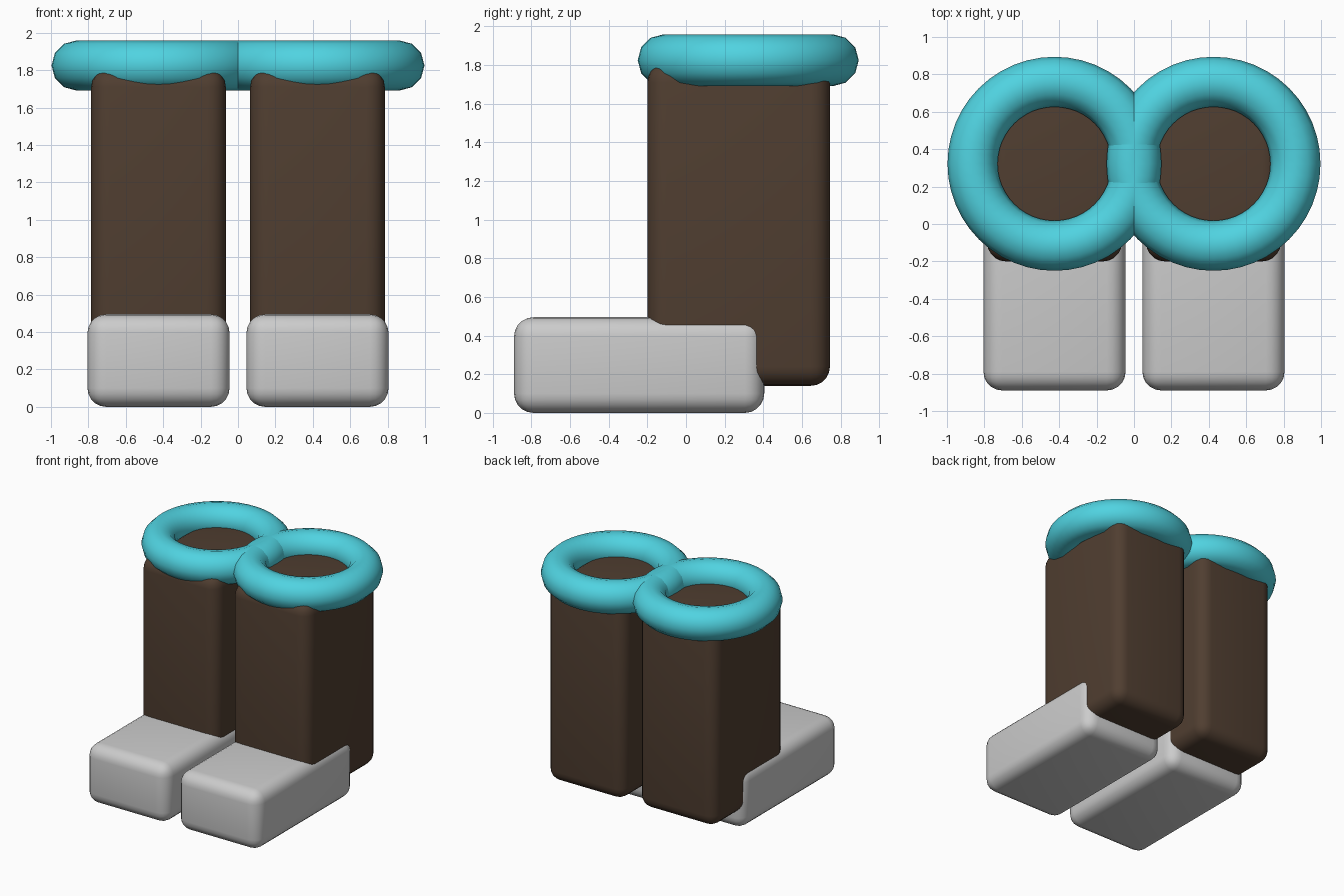
import bpy, math

if "Cube" in bpy.data.objects:
    bpy.data.objects.remove(bpy.data.objects["Cube"])

def material(name, rgb):
    m = bpy.data.materials.new(name)
    m.diffuse_color = (*rgb, 1)
    m.use_nodes = True
    m.node_tree.nodes["Principled BSDF"].inputs["Base Color"].default_value = m.diffuse_color
    return m

brown = material("brown_fabric", (0.08, 0.048, 0.03))
teal = material("teal_trim", (0.08, 0.65, 0.75))

def rounded_box(name, lo, hi, bevel, mat=None):
    centre = [(a + b) / 2 for a, b in zip(lo, hi)]
    bpy.ops.mesh.primitive_cube_add(size=1, location=centre)
    ob = bpy.context.object
    ob.name = name
    ob.scale = [b - a for a, b in zip(lo, hi)]
    bpy.ops.object.transform_apply(location=False, rotation=False, scale=True)
    mod = ob.modifiers.new("round", 'BEVEL')
    mod.width = bevel
    mod.segments = 5
    bpy.ops.object.modifier_apply(modifier=mod.name)
    bpy.ops.object.shade_smooth_by_angle(angle=math.radians(40))
    if mat:
        ob.data.materials.append(mat)

def spread(side, x0, x1):
    return sorted((side * x0, side * x1))

for side, tag in ((-1, "left"), (1, "right")):
    # Shoe block
    a, b = spread(side, 0.045, 0.805)
    rounded_box("shoe_" + tag, (a, -0.89, 0.0), (b, 0.405, 0.495), 0.1)
    # Trouser leg
    a, b = spread(side, 0.065, 0.785)
    rounded_box("leg_" + tag, (a, -0.2, 0.14), (b, 0.745, 1.81), 0.1, brown)
    # Ring cuff on top of the leg
    bpy.ops.mesh.primitive_torus_add(
        location=(side * 0.425, 0.322, 1.825), major_radius=0.438,
        minor_radius=0.134, major_segments=48, minor_segments=12)
    ring = bpy.context.object
    ring.name = "cuff_ring_" + tag
    ring.data.materials.append(teal)
    bpy.ops.object.shade_smooth_by_angle(angle=math.radians(40))
